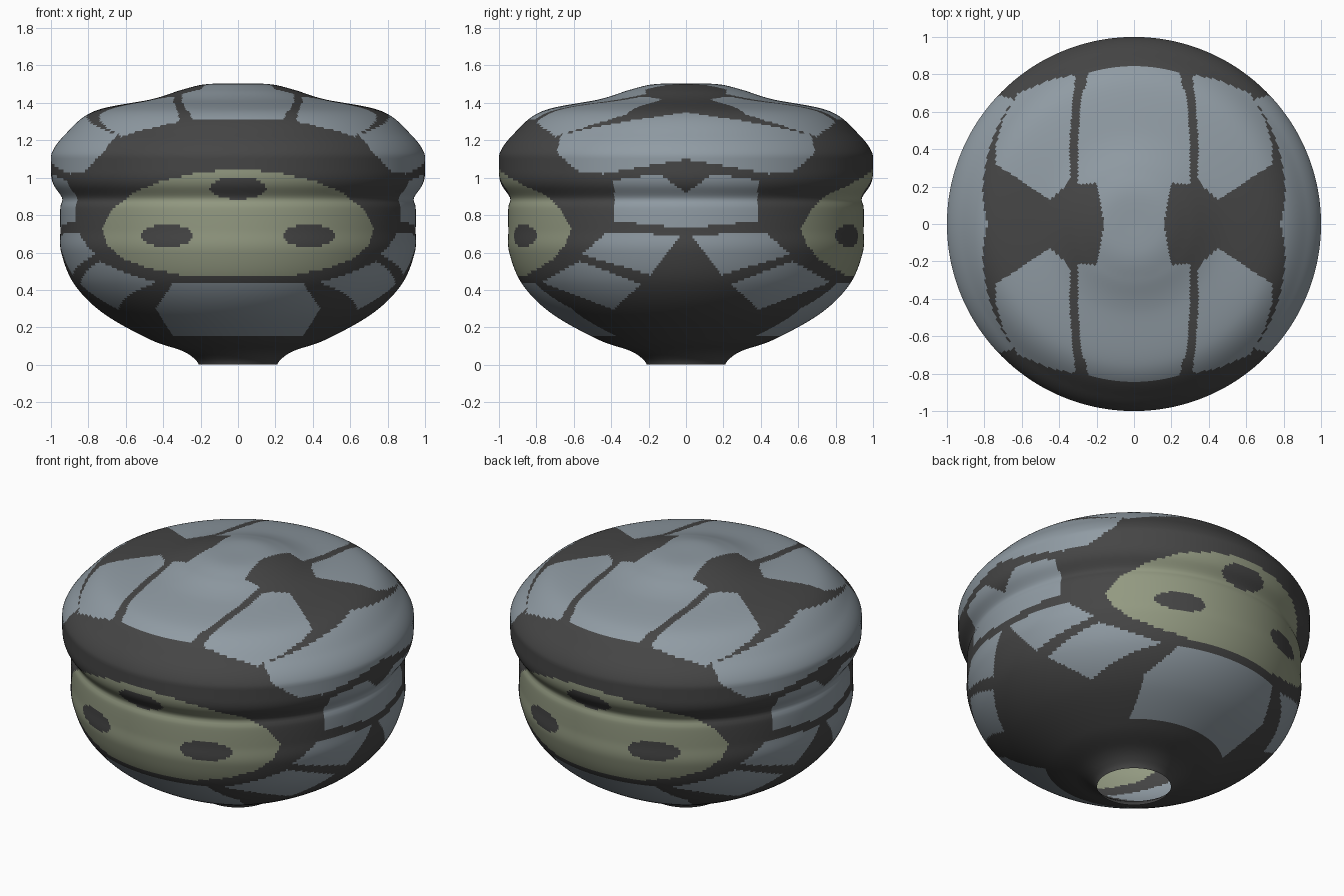
import bpy
import bmesh
import math
from mathutils import Vector

SEGMENTS = 512
RINGS = 180

cube = bpy.data.objects.get("Cube")
if cube:
    bpy.data.objects.remove(cube, do_unlink=True)


def make_material(name, colour):
    mat = bpy.data.materials.new(name)
    mat.use_nodes = True
    mat.diffuse_color = (*colour, 1)
    mat.node_tree.nodes["Principled BSDF"].inputs["Base Color"].default_value = (*colour, 1)
    return mat


materials = [
    make_material("charcoal", (0.06, 0.06, 0.06)),
    make_material("blue_grey", (0.28, 0.33, 0.37)),
    make_material("olive_green", (0.29, 0.32, 0.22)),
]
CHARCOAL, BLUE_GREY, OLIVE = range(len(materials))

# Shell profile as (radius, height), from the open foot to the crown
profile = [
    (.21, 0), (.23, .03), (.30, .075), (.47, .135), (.72, .275), (.875, .43),
    (.945, .6), (.95, .72), (.95, .84), (.94, .89), (.985, .96), (1, 1.02),
    (1, 1.12), (.93, 1.225), (.77, 1.355), (.46, 1.42), (.3, 1.47), (.17, 1.5), (0, 1.503),
]

# Panel outlines on one quarter of the shell; every panel repeats by mirroring
crown_panels = [  # plan outlines (x, y): middle strip, then shoulder strip
    [(0, 0), (.16, 0), (.18, .12), (.2, .22), (.3, .21), (.3, .42), (.28, .68),
     (.24, .81), (.12, .84), (0, .85)],
    [(.31, .8), (.45, .77), (.62, .7), (.7, .56), (.74, .42), (.74, .32), (.45, .13),
     (.38, .19), (.34, .24), (.345, .42), (.33, .65)],
]
side_panels = [  # side outlines (y, z): brow, waist, upper cheek, lower cheek
    [(0, 1.1), (.44, 1.02), (.57, 1.03), (.69, 1.13), (.67, 1.23), (.33, 1.3), (0, 1.35)],
    [(0, .92), (.14, 1.02), (.39, .985), (.38, .88), (.39, .77), (.1, .74), (0, .73)],
    [(.03, .69), (.42, .71), (.56, .59), (.19, .48)],
    [(.24, .43), (.57, .555), (.77, .44), (.39, .295)],
]
front_panels = [  # front outline (x, z): chin
    [(0, .44), (.345, .44), (.44, .3), (.345, .15), (0, .15)],
]
visor = [(0, 1.045), (.2, 1.03), (.4, .985), (.55, .925), (.67, .83), (.725, .73), (.7, .64),
         (.62, .57), (.48, .515), (.3, .48), (0, .475)]
visor_spots = [(0, .945, .15, .06), (.38, .69, .14, .06)]


def inside(outline, u, v):
    """Even-odd test of a point against an outline."""
    hit = False
    for (au, av), (bu, bv) in zip(outline, outline[1:] + outline[:1]):
        if (av > v) != (bv > v) and u < au + (v - av) * (bu - au) / (bv - av):
            hit = not hit
    return hit


def in_any(outlines, u, v):
    return any(inside(outline, u, v) for outline in outlines)


def colour_at(point):
    x, y, z = abs(point.x), abs(point.y), point.z
    if inside(visor, x, z):
        spot = any(((x - cx) / w) ** 2 + ((z - cz) / h) ** 2 < 1 for cx, cz, w, h in visor_spots)
        return CHARCOAL if spot else OLIVE
    if z > 1.15 and in_any(crown_panels, x, y):
        return BLUE_GREY
    if in_any(side_panels, y, z) or in_any(front_panels, x, z):
        return BLUE_GREY
    return CHARCOAL


def smooth_profile(points, count):
    """Smooth curve through the points, resampled at even spacing."""
    pts = [Vector(p) for p in points]
    pts = [pts[0]] + pts + [pts[-1]]
    dense = []
    for a, b, c, d in zip(pts, pts[1:], pts[2:], pts[3:]):
        for i in range(40):
            t = i / 40
            dense.append(b + (c - a) * t / 2 + (a * 2 - b * 5 + c * 4 - d) * t * t / 2
                         + (b * 3 - a - c * 3 + d) * t ** 3 / 2)
    dense.append(pts[-1])
    lengths = [0]
    for p, q in zip(dense, dense[1:]):
        lengths.append(lengths[-1] + (q - p).length)
    result, k = [], 0
    for i in range(count):
        target = lengths[-1] * i / (count - 1)
        while k < len(dense) - 2 and lengths[k + 1] < target:
            k += 1
        t = (target - lengths[k]) / (lengths[k + 1] - lengths[k])
        result.append(dense[k].lerp(dense[k + 1], t))
    return result


# Turn the profile into the shell, leaving the foot open
bm = bmesh.new()
curve = smooth_profile(profile, RINGS)
angles = [math.tau * i / SEGMENTS for i in range(SEGMENTS)]
rings = []
for r, z in curve[:-1]:
    r, z = min(r, 1), max(z, 0)
    rings.append([bm.verts.new((r * math.cos(a), r * math.sin(a), z)) for a in angles])
crown = bm.verts.new((0, 0, curve[-1].y))
for low, high in zip(rings, rings[1:]):
    for i in range(SEGMENTS):
        j = (i + 1) % SEGMENTS
        bm.faces.new((low[i], low[j], high[j], high[i]))
for i in range(SEGMENTS):
    bm.faces.new((rings[-1][i], rings[-1][(i + 1) % SEGMENTS], crown))

# Colour the panels, visor and spots
for face in bm.faces:
    face.smooth = True
    face.material_index = colour_at(face.calc_center_median())

mesh = bpy.data.meshes.new("helmet_shell")
bm.to_mesh(mesh)
bm.free()
for mat in materials:
    mesh.materials.append(mat)
shell = bpy.data.objects.new("helmet_shell", mesh)
bpy.context.collection.objects.link(shell)
